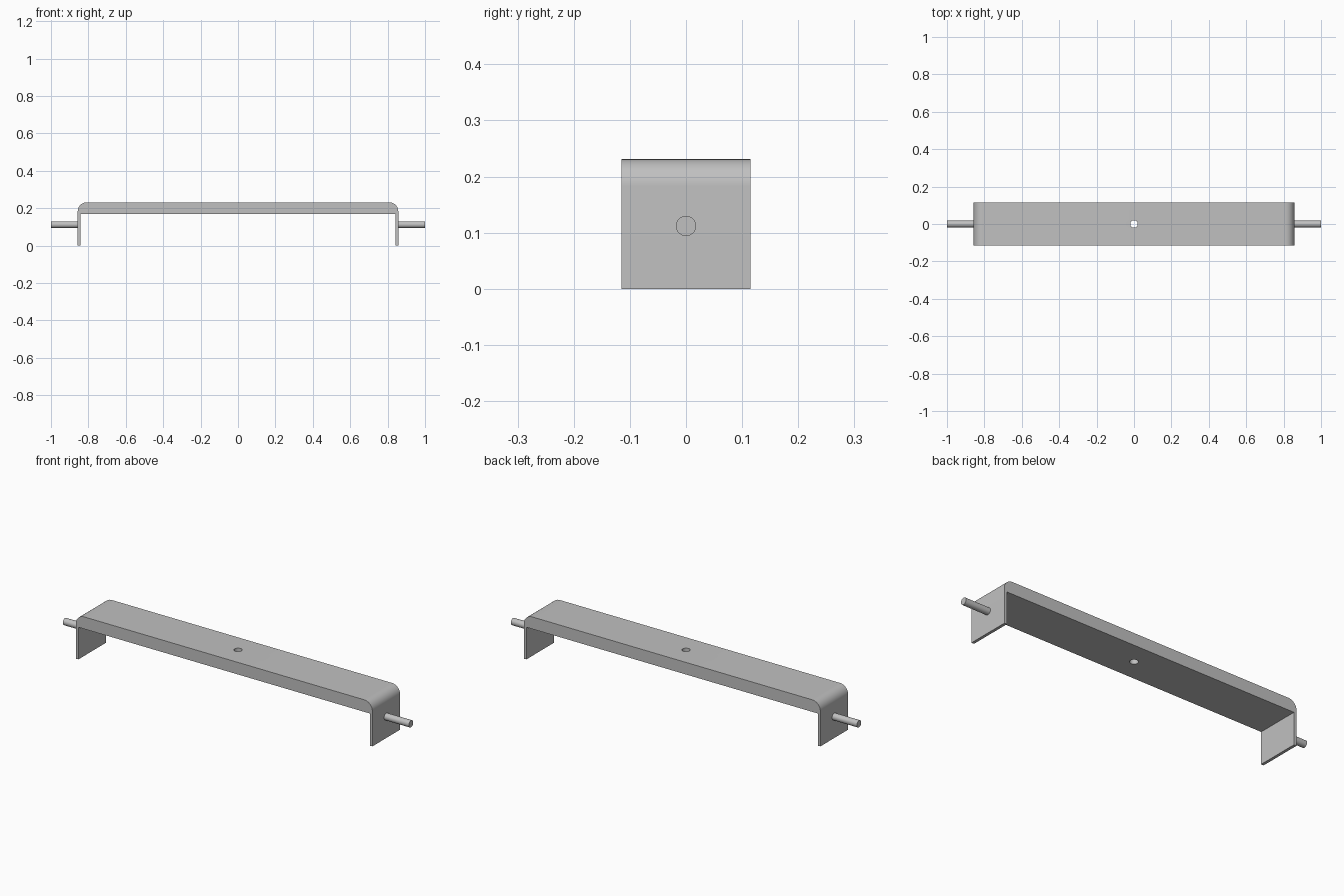
import bpy
import bmesh
from math import sin, cos, pi, radians

cube = bpy.data.objects.get("Cube")
if cube:
    bpy.data.objects.remove(cube, do_unlink=True)

# Overall sizes
HALF_LEN, HALF_DEPTH, HEIGHT = 0.857, 0.115, 0.231
LEG, UNDERSIDE, CORNER = 0.015, 0.168, 0.048
PIN_R, PIN_Z, HOLE_R = 0.018, 0.112, 0.02

steel = bpy.data.materials.new("grey steel")
steel.use_nodes = True
grey = (0.53, 0.53, 0.53, 1)
steel.diffuse_color = grey
steel.node_tree.nodes["Principled BSDF"].inputs["Base Color"].default_value = grey


def activate(obj):
    bpy.ops.object.select_all(action="DESELECT")
    obj.select_set(True)
    bpy.context.view_layer.objects.active = obj


def smooth(obj):
    activate(obj)
    bpy.ops.object.shade_smooth_by_angle(angle=radians(30))


def cylinder(name, radius, depth, location, rotation=(0, 0, 0)):
    bpy.ops.mesh.primitive_cylinder_add(vertices=48, radius=radius, depth=depth,
                                        location=location, rotation=rotation)
    obj = bpy.context.object
    obj.name = name
    obj.data.materials.append(steel)
    return obj


# Bracket: half outline from inside corner to the top, mirrored and extruded
half = [(HALF_LEN - LEG, UNDERSIDE), (HALF_LEN - LEG, 0), (HALF_LEN, 0)]
for i in range(13):
    a = i / 12 * pi / 2
    half.append((HALF_LEN - CORNER + CORNER * cos(a),
                 HEIGHT - CORNER + CORNER * sin(a)))
outline = half + [(-x, z) for x, z in reversed(half)]

bm = bmesh.new()
face = bm.faces.new([bm.verts.new((x, -HALF_DEPTH, z)) for x, z in outline])
ext = bmesh.ops.extrude_face_region(bm, geom=[face])
moved = [v for v in ext["geom"] if isinstance(v, bmesh.types.BMVert)]
bmesh.ops.translate(bm, verts=moved, vec=(0, 2 * HALF_DEPTH, 0))
bmesh.ops.recalc_face_normals(bm, faces=bm.faces)
mesh = bpy.data.meshes.new("bracket")
bm.to_mesh(mesh)
bm.free()
mesh.materials.append(steel)
bracket = bpy.data.objects.new("bracket", mesh)
bpy.context.collection.objects.link(bracket)

# Hole through the middle of the top bar
cutter = cylinder("hole_cutter", HOLE_R, 0.3, (0, 0, HEIGHT))
cutter.hide_render = True
cut = bracket.modifiers.new("hole", "BOOLEAN")
cut.operation = "DIFFERENCE"
cut.solver = "EXACT"
cut.object = cutter
activate(bracket)
bpy.ops.object.modifier_apply(modifier=cut.name)
bpy.data.objects.remove(cutter, do_unlink=True)
smooth(bracket)

# Pins standing out from both legs
inner = HALF_LEN - LEG / 2
for name, side in (("left_pin", 1), ("right_pin", -1)):
    pin = cylinder(name, PIN_R, 1 - inner, (side * (1 + inner) / 2, 0, PIN_Z),
                   (0, pi / 2, 0))
    smooth(pin)
